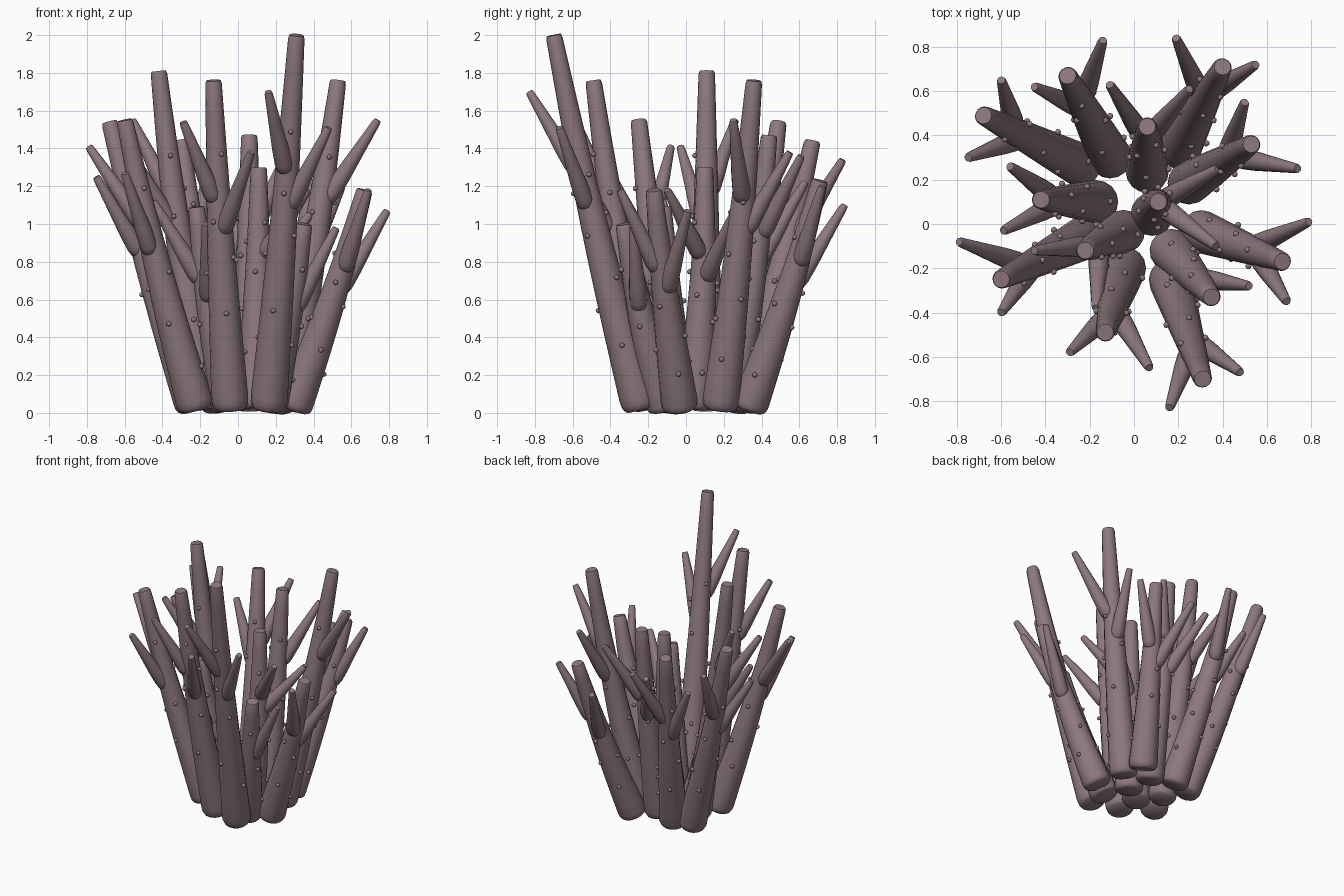
import bpy, bmesh, math, random
from mathutils import Vector

if "Cube" in bpy.data.objects:
    bpy.data.objects.remove(bpy.data.objects["Cube"])

random.seed(4)
mat = bpy.data.materials.new("dusky_mauve")
mat.diffuse_color = (0.27, 0.19, 0.21, 1)
mat.use_nodes = True
mat.node_tree.nodes["Principled BSDF"].inputs["Base Color"].default_value = mat.diffuse_color
SIDES = 16


def tube(bm, path, radii):
    """Skin rings along a path, each ring square to the path, with closed ends."""
    rings = []
    for i, (p, r) in enumerate(zip(path, radii)):
        d = (path[min(i + 1, len(path) - 1)] - path[max(i - 1, 0)]).normalized()
        u = d.cross(Vector((0, 1, 0))).normalized()
        v = d.cross(u)
        rings.append([bm.verts.new(p + r * (u * math.cos(a) + v * math.sin(a)))
                      for a in (2 * math.pi * k / SIDES for k in range(SIDES))])
    for a, b in zip(rings, rings[1:]):
        for k in range(SIDES):
            j = (k + 1) % SIDES
            bm.faces.new((a[k], a[j], b[j], b[k]))
    bm.faces.new(rings[0][::-1])
    bm.faces.new(rings[-1])


def finish(bm, name):
    bmesh.ops.recalc_face_normals(bm, faces=bm.faces)
    me = bpy.data.meshes.new(name)
    bm.to_mesh(me)
    bm.free()
    me.materials.append(mat)
    ob = bpy.data.objects.new(name, me)
    bpy.context.collection.objects.link(ob)
    bpy.context.view_layer.objects.active = ob
    ob.select_set(True)
    bpy.ops.object.shade_smooth_by_angle(angle=math.radians(60))
    ob.select_set(False)


# base xy, tip xyz, side branch tips xyz (lower branch last)
STALKS = [
    ((.20, .33), (.40, .71, 1.23), (.55, .72, 1.20), (.19, .84, 1.10)),
    ((-.10, .29), (-.30, .67, 1.44), (-.14, .83, 1.34), (-.45, .62, 1.20)),
    ((-.23, .26), (-.68, .49, 1.54), (-.60, .65, 1.38), (-.75, .30, 1.25)),
    ((.06, .23), (.06, .44, 1.47), (.25, .61, 1.36), (-.11, .63, 1.22)),
    ((.24, .18), (.53, .36, 1.76), (.74, .25, 1.55), (.50, .55, 1.38)),
    ((-.16, .10), (-.42, .11, 1.81), (-.56, .26, 1.55), (-.59, -.03, 1.41)),
    ((.08, .04), (.11, .10, 1.30), (.37, -.10, 1.18), (.38, .25, 1.05)),
    ((-.04, -.03), (-.22, -.12, 1.09), (-.45, -.12, 1.12), (-.17, -.38, 1.00)),
    ((-.22, -.06), (-.60, -.25, 1.55), (-.79, -.08, 1.41), (-.60, -.40, 1.27)),
    ((-.04, -.19), (-.13, -.49, 1.76), (-.29, -.58, 1.54), (.07, -.65, 1.38)),
    ((.16, -.11), (.35, -.33, 1.00), (.52, -.28, .98)),
    ((.29, -.03), (.67, -.17, 1.18), (.69, -.35, 1.18), (.79, .01, 1.07)),
    ((.16, -.24), (.31, -.70, 2.00), (.16, -.83, 1.70), (.48, -.67, 1.51)),
]

for n, (base, tip, *branches) in enumerate(STALKS, 1):
    b, t = Vector((*base, .02)), Vector(tip)
    bow = Vector((t.x - b.x, t.y - b.y, 0)).normalized() * .02

    def at(s):
        return b.lerp(t, s) + bow * math.sin(math.pi * s)

    def rad(s):
        return .1 - .057 * s

    # tapering stalk with rounded foot and blunt tip
    bm = bmesh.new()
    steps = [0, .006, .018, .035] + [.1 * k for k in range(1, 10)] + [.99, 1]
    radii = [rad(s) for s in steps]
    for i, k in ((0, .75), (1, .88), (2, .97), (-1, .88)):
        radii[i] *= k
    tube(bm, [at(s) for s in steps], radii)
    finish(bm, f"stalk_{n}")

    # tapering side branches
    bm = bmesh.new()
    for s, end in zip((.54, .635), reversed(branches)):
        e, c = Vector(end), at(s)
        out = Vector((e.x - c.x, e.y - c.y, 0)).normalized()
        start = c + out * .03
        f = [0, .03, .1, .3, .6, .97, 1]
        r = [.03, .042, .047, .044, .034, .022, .018]
        tube(bm, [start.lerp(e, q) for q in f], r)
    finish(bm, f"branches_{n}")

    # little nodules scattered on the stalk
    bm = bmesh.new()
    for k in range(11):
        s = .16 + .06 * k + random.uniform(-.02, .02)
        a = k * 2.4 + random.uniform(-.4, .4)
        p = at(s) + Vector((math.cos(a), math.sin(a), 0)) * (rad(s) + .006)
        geo = bmesh.ops.create_icosphere(bm, subdivisions=2, radius=.014)
        bmesh.ops.translate(bm, verts=geo["verts"], vec=p)
    finish(bm, f"nodules_{n}")
